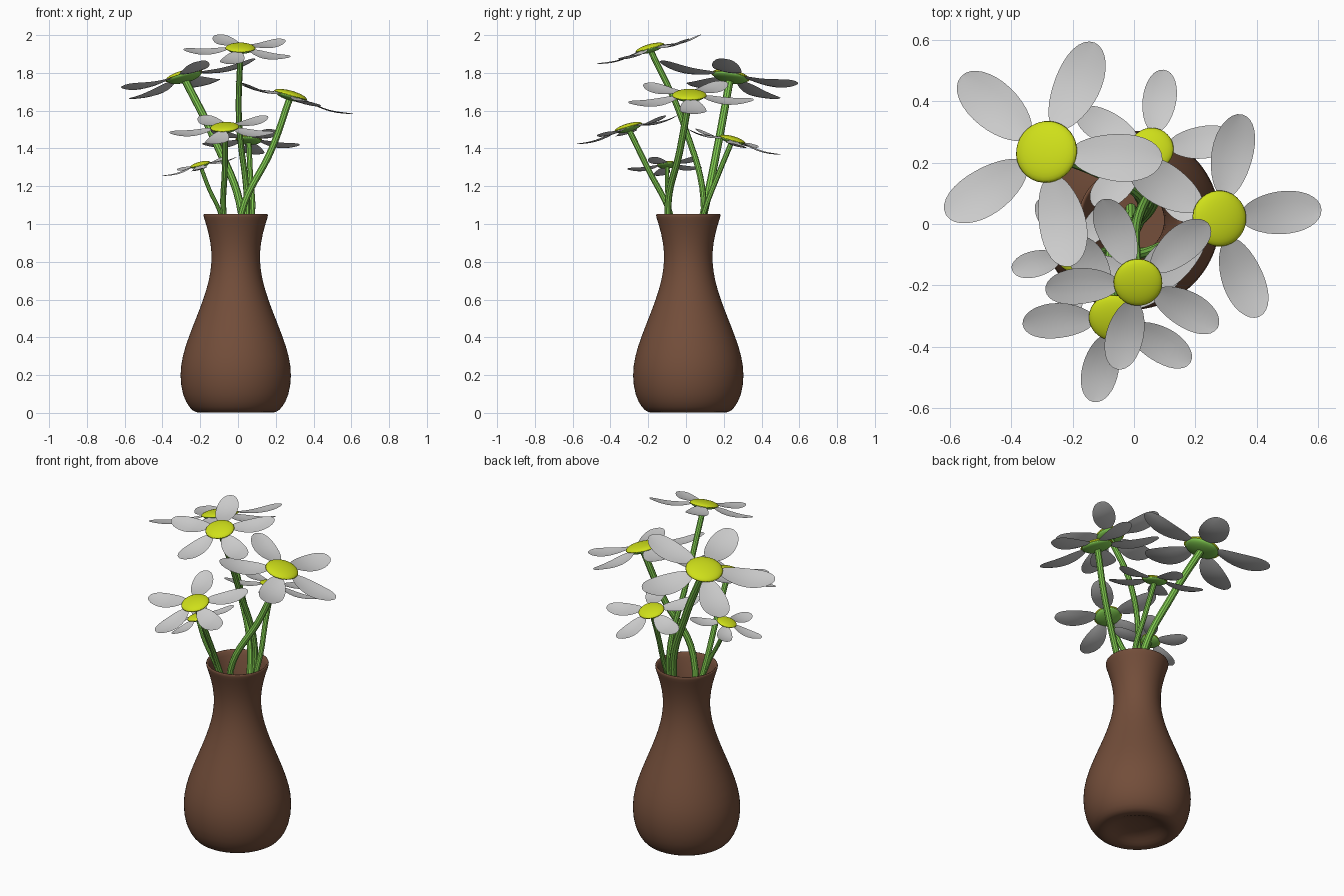
import bpy, bmesh, math
from mathutils import Vector, Matrix

if "Cube" in bpy.data.objects:
    bpy.data.objects.remove(bpy.data.objects["Cube"])


def material(name, rgb):
    m = bpy.data.materials.new(name)
    m.diffuse_color = (*rgb, 1)
    m.use_nodes = True
    m.node_tree.nodes["Principled BSDF"].inputs["Base Color"].default_value = m.diffuse_color
    return m


BROWN = material("brown_clay", (0.17, 0.075, 0.042))
GREEN = material("stem_green", (0.22, 0.6, 0.08))
YELLOW = material("pollen_yellow", (0.62, 0.74, 0.01))


def finish(name, bm, mat=None):
    me = bpy.data.meshes.new(name)
    bm.to_mesh(me)
    bm.free()
    for p in me.polygons:
        p.use_smooth = True
    ob = bpy.data.objects.new(name, me)
    bpy.context.collection.objects.link(ob)
    if mat:
        me.materials.append(mat)
    return ob


def lathe(name, profile, mat, steps):
    # revolve an (r, z) profile around the z axis
    bm = bmesh.new()
    vs = [bm.verts.new((r, 0, z)) for r, z in profile]
    es = [bm.edges.new(p) for p in zip(vs, vs[1:])]
    bmesh.ops.spin(bm, geom=vs + es, cent=(0, 0, 0), axis=(0, 0, 1),
                   angle=math.tau, steps=steps)
    bmesh.ops.remove_doubles(bm, verts=bm.verts, dist=1e-5)
    bmesh.ops.recalc_face_normals(bm, faces=bm.faces)
    return finish(name, bm, mat)


# Vase: outside, rolled rim, hollow inside, dished base
vase = lathe("vase", [
    (0, .045), (.10, .04), (.15, .012), (.18, 0), (.215, .002), (.245, .025),
    (.283, .09), (.298, .2), (.284, .3), (.251, .4), (.211, .5), (.172, .6),
    (.141, .7), (.126, .8), (.131, .9), (.157, 1.0), (.172, 1.04),
    (.171, 1.055), (.158, 1.055), (.142, 1.0), (.113, .9), (.107, .8),
    (.122, .7), (.152, .6), (.19, .5), (.23, .4), (.263, .3), (.277, .2),
    (.262, .1), (.2, .07), (0, .065)], BROWN, 40)
vase.location = (-.012, .012, 0)
sub = vase.modifiers.new("smooth", 'SUBSURF')
sub.levels = sub.render_levels = 1


def petals(name, mat4):
    # five slightly cupped oval petals in a unit-radius ring
    bm = bmesh.new()
    n, cols = 16, (-1, -.5, 0, .5, 1)
    for k in range(5):
        turn = mat4 @ Matrix.Rotation(k * math.tau / 5, 4, 'Z')
        rows = []
        for i in range(n + 1):
            t = .06 + (math.pi - .08) * i / n
            r = .6 - .4 * math.cos(t)
            w = .2 * math.sin(t) * (1 - .12 * math.cos(t))
            z = -.07 * math.sin(math.pi * (r - .2) / .85)
            rows.append([bm.verts.new(turn @ Vector((r, c * w, z + .02 * c * c * w / .2)))
                         for c in cols])
        for a, b in zip(rows, rows[1:]):
            for j in range(len(cols) - 1):
                bm.faces.new((a[j], b[j], b[j + 1], a[j + 1]))
    return finish(name, bm)


def dome(name, radius, height, mat, mat4):
    # shallow cap, upward or downward depending on height sign
    prof = [(radius * math.cos(a), height * math.sin(a))
            for a in (math.pi / 2 * i / 8 for i in range(9))]
    prof[-1] = (0, height)
    ob = lathe(name, [(0, 0)] + prof, mat, 32)
    ob.matrix_world = mat4
    return ob


def stem(name, pts, radius):
    cu = bpy.data.curves.new(name, 'CURVE')
    cu.dimensions = '3D'
    cu.bevel_depth = radius
    cu.bevel_resolution = 3
    cu.use_fill_caps = True
    sp = cu.splines.new('BEZIER')
    sp.resolution_u = 8
    sp.bezier_points.add(len(pts) - 1)
    for bp, p in zip(sp.bezier_points, pts):
        bp.co = p
        bp.handle_left_type = bp.handle_right_type = 'AUTO'
    cu.materials.append(GREEN)
    ob = bpy.data.objects.new(name, cu)
    bpy.context.collection.objects.link(ob)
    bpy.ops.object.select_all(action='DESELECT')
    ob.select_set(True)
    bpy.context.view_layer.objects.active = ob
    bpy.ops.object.convert(target='MESH')
    bpy.ops.object.shade_smooth_by_angle()


# Flowers: head, radius, petal start angle, slope (x, y), stem middle, stem at rim
flowers = [
    ((-.285, .235, 1.78), .39, -5, (.25, -.18), (-.125, .175, 1.45), (.02, .10)),
    ((.278, .018, 1.68), .348, 5, (-.28, 0), (.18, -.03, 1.40), (.02, -.10)),
    ((.013, -.19, 1.93), .303, 41, (-.01, .28), (.005, -.02, 1.55), (.05, .10)),
    ((-.07, -.305, 1.51), .295, 41, (.06, .29), (-.07, -.20, 1.29), (-.08, -.09)),
    ((.058, .245, 1.445), .272, 9, (-.05, -.28), (.065, .17, 1.26), (.08, .10)),
    ((-.2, -.1, 1.313), .212, 50, (.26, .08), (-.155, -.10, 1.19), (-.10, -.09)),
]
for i, (head, R, ang, (sx, sy), mid, (rx, ry)) in enumerate(flowers, 1):
    normal = Vector((-sx, -sy, 1)).normalized()
    tilt = Vector((0, 0, 1)).rotation_difference(normal).to_matrix().to_4x4()
    place = Matrix.Translation(head) @ tilt @ Matrix.Rotation(math.radians(ang), 4, 'Z')
    petals(f"petals_{i}", place @ Matrix.Scale(R, 4))
    dome(f"flower_centre_{i}", .262 * R, .075 * R, YELLOW, place)
    dome(f"flower_base_{i}", .24 * R, -.075 * R, GREEN, place)
    h = Vector(head)
    stem(f"stem_{i}", [(-.5 * rx, -.5 * ry, .45), (rx * .95, ry * .95, 1.06), mid,
                       h - normal * .04 * R], .053 * R)
